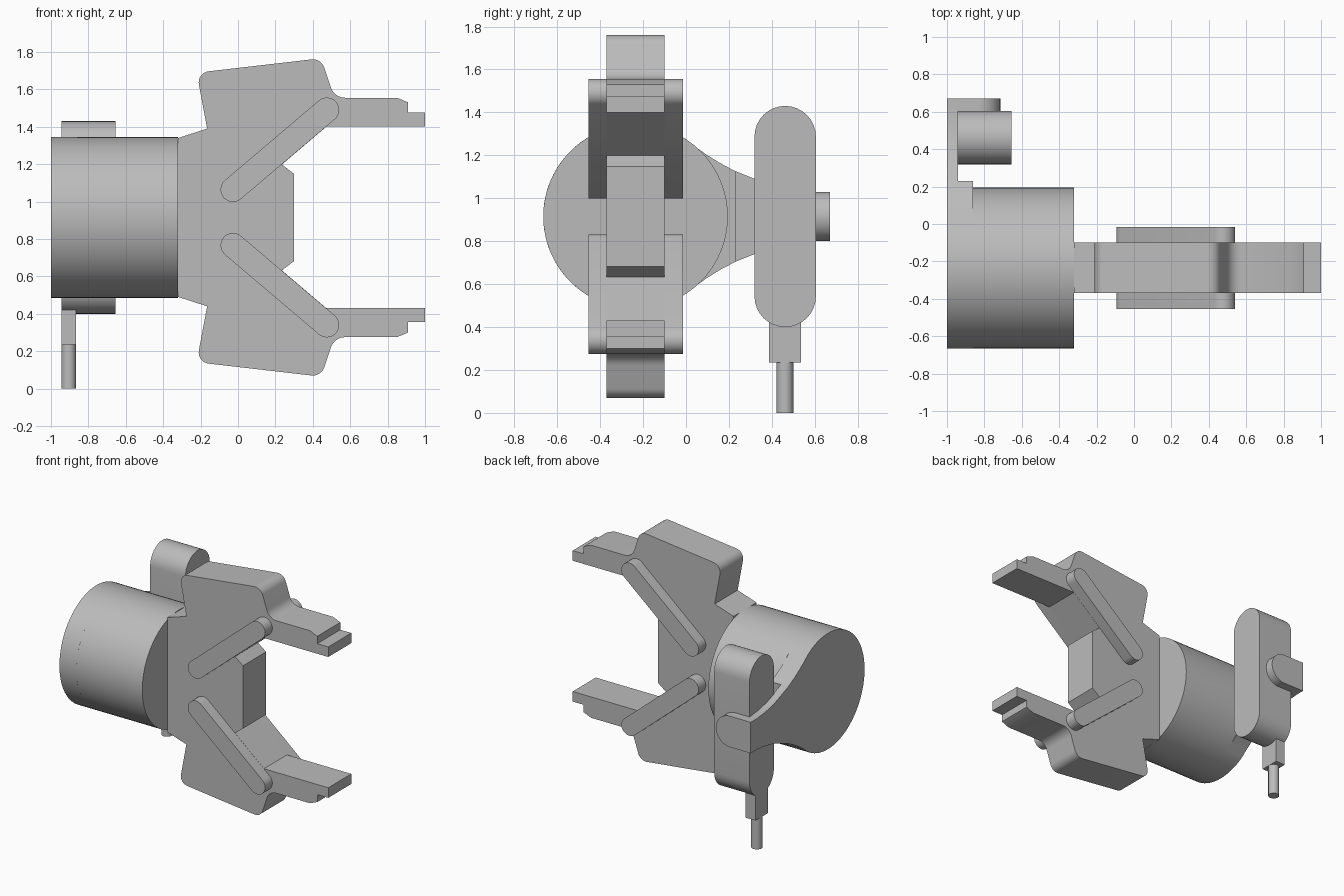
import bpy, bmesh
from math import sin, cos, pi, atan2, radians, tan
from mathutils import Vector

if "Cube" in bpy.data.objects:
    bpy.data.objects.remove(bpy.data.objects["Cube"], do_unlink=True)

grey = bpy.data.materials.new("plain grey")
grey.use_nodes = True
colour = (0.5, 0.5, 0.5, 1)
grey.diffuse_color = colour
grey.node_tree.nodes["Principled BSDF"].inputs["Base Color"].default_value = colour

MID_Y, MID_Z = -0.235, 0.915   # axis of the round housing
RADIUS = 0.43


def extrude(name, outline, axis, lo, hi):
    """Extrude a 2D outline between lo and hi along the given axis."""
    place = {"x": lambda u, v, d: (d, u, v),
             "y": lambda u, v, d: (u, d, v),
             "z": lambda u, v, d: (u, v, d)}[axis]
    bm = bmesh.new()
    near, far = [[bm.verts.new(place(u, v, d)) for u, v in outline] for d in (lo, hi)]
    bm.faces.new(near)
    bm.faces.new(far)
    count = len(outline)
    for i in range(count):
        j = (i + 1) % count
        bm.faces.new((near[i], near[j], far[j], far[i]))
    bmesh.ops.recalc_face_normals(bm, faces=bm.faces)
    mesh = bpy.data.meshes.new(name)
    bm.to_mesh(mesh)
    bm.free()
    mesh.shade_smooth()
    mesh.set_sharp_from_angle(angle=radians(30))
    mesh.materials.append(grey)
    obj = bpy.data.objects.new(name, mesh)
    bpy.context.collection.objects.link(obj)
    return obj


def arc(cx, cy, r, start, end, steps):
    return [(cx + r * cos(start + (end - start) * i / steps),
             cy + r * sin(start + (end - start) * i / steps)) for i in range(steps + 1)]


def stadium(a, b, r):
    """Slot shape around the segment from a to b."""
    t = atan2(b[1] - a[1], b[0] - a[0])
    return arc(*b, r, t - pi / 2, t + pi / 2, 16) + arc(*a, r, t + pi / 2, t + 3 * pi / 2, 16)


def rounded(prev, corner, nxt, r, steps=8):
    """Points of a fillet at a corner."""
    p, c, n = Vector(prev), Vector(corner), Vector(nxt)
    a, b = (p - c).normalized(), (n - c).normalized()
    half = a.angle(b) / 2
    centre = c + (a + b).normalized() * (r / sin(half))
    s = c + a * (r / tan(half)) - centre
    e = c + b * (r / tan(half)) - centre
    start = atan2(s.y, s.x)
    sweep = (atan2(e.y, e.x) - start + pi) % (2 * pi) - pi
    return arc(centre.x, centre.y, r, start, start + sweep, steps)


def mirror(points):
    return [(u, 2 * MID_Z - v) for u, v in reversed(points)]


# Round housing
extrude("housing", arc(MID_Y, MID_Z, RADIUS, 0, 2 * pi, 64)[:-1], "x", -0.86, -0.32)

# Teardrop end flange, blending into a thin bracket arm
neck = [(0.05, 1.235), (0.1, 1.2), (0.16, 1.163), (0.23, 1.126)]
blend = atan2(0.36, 0.235)
rim = arc(MID_Y, MID_Z, RADIUS, pi, blend, 32)
top = rim + neck
extrude("end_flange", top + mirror(top)[:-1], "x", -1, -0.86)
arm = [(0.23, 1.126), (0.32, 1.09), (0.4, 1.062), (0.5, 1.04), (0.6, 1.03), (0.67, 1.03)]
extrude("bracket_arm", arm + mirror(arm), "x", -1, -0.94)
hook = arc(-0.83, MID_Z, 0.115, -pi / 2, pi / 2, 20)
extrude("bracket_hook", [(-0.94, 0.8)] + hook + [(-0.94, 1.03)], "y", 0.605, 0.67)

# Sensor pod with its connector and pin
extrude("sensor_pod", stadium((0.462, 0.543), (0.462, 1.287), 0.143), "x", -0.945, -0.655)
extrude("connector_block", [(-0.945, 0.387), (-0.865, 0.387), (-0.865, 0.535), (-0.945, 0.535)],
        "z", 0.235, 0.42)
extrude("connector_pin", arc(-0.905, 0.461, 0.039, 0, 2 * pi, 24)[:-1], "z", 0, 0.24)

# Gripper body with both jaws: upper half profile, then mirrored
corners = [((-0.32, 1.34), 0), ((-0.165, 1.39), 0), ((-0.221, 1.689), 0.06),
           ((0.445, 1.766), 0.065), ((0.515, 1.555), 0.08), ((0.85, 1.555), 0),
           ((0.91, 1.53), 0), ((0.91, 1.475), 0), ((1, 1.475), 0), ((1, 1.4), 0),
           ((0.472, 1.4), 0), ((0.235, 1.198), 0), ((0.3, 1.148), 0)]
half = []
for i, (point, r) in enumerate(corners):
    if r:
        half += rounded(corners[i - 1][0], point, corners[i + 1][0], r)
    else:
        half.append(point)
extrude("gripper_body", half + mirror(half), "y", -0.37, -0.1)

# Link bars on both faces of each jaw
link = stadium((-0.027, 1.064), (0.475, 1.49), 0.066)
for level, shape in (("upper", link), ("lower", mirror(link))):
    extrude(level + "_front_link", shape, "y", -0.455, -0.37)
    extrude(level + "_back_link", shape, "y", -0.1, -0.015)
